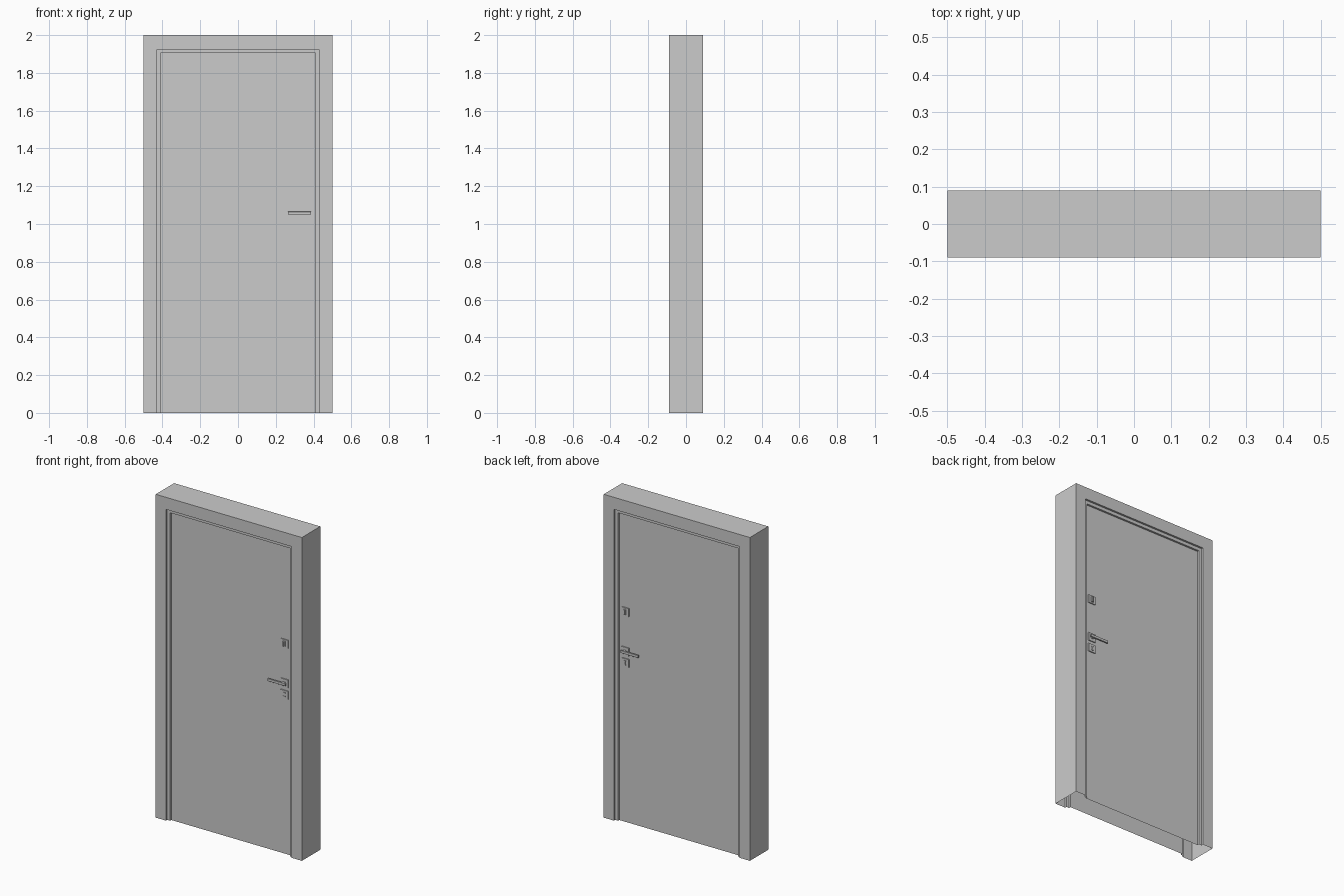
import bpy, bmesh
from mathutils import Matrix, Vector

if "Cube" in bpy.data.objects:
    bpy.data.objects.remove(bpy.data.objects["Cube"])


def new_object(name, bm):
    mesh = bpy.data.meshes.new(name)
    bm.to_mesh(mesh)
    bm.free()
    ob = bpy.data.objects.new(name, mesh)
    bpy.context.collection.objects.link(ob)
    return ob


def arch(bm, half, top, y):
    """Open inverted U: left foot, left top, right top, right foot."""
    return [bm.verts.new((x, y, z)) for x, z in
            ((-half, 0), (-half, top), (half, top), (half, 0))]


def mirrored_boxes(name, boxes, bevel=0):
    """Boxes given by x, y and z ranges, repeated on the back of the door."""
    bm = bmesh.new()
    for lims in boxes:
        lo, hi = (Vector(v) for v in zip(*lims))
        m = Matrix.Translation((lo + hi) / 2) @ Matrix.Diagonal((*(hi - lo), 1))
        bmesh.ops.create_cube(bm, size=1, matrix=m)
    if bevel:
        bmesh.ops.bevel(bm, geom=bm.edges[:], offset=bevel, segments=1, affect='EDGES')
    ob = new_object(name, bm)
    mod = ob.modifiers.new("both_sides", 'MIRROR')
    mod.use_axis = (False, True, False)
    mod.use_mirror_merge = False
    return ob


LEAF_Y = 0.066

# stepped frame, a shell open at the floor
front = [(0.41, 1.905, -LEAF_Y), (0.41, 1.905, -0.078), (0.43, 1.925, -0.078),
         (0.43, 1.925, -0.09), (0.5, 2.0, -0.09)]
levels = front + [(w, t, -y) for w, t, y in reversed(front)]
bm = bmesh.new()
rings = [arch(bm, *level) for level in levels]
for a, b in zip(rings, rings[1:]):
    for i in range(3):
        bm.faces.new((b[i], a[i], a[i + 1], b[i + 1]))
new_object("door_frame", bm)

# front and back leaf panels
for name, y in (("leaf_front", -LEAF_Y), ("leaf_back", LEAF_Y)):
    bm = bmesh.new()
    panel = arch(bm, 0.41, 1.905, y)
    bm.faces.new(panel if y > 0 else panel[::-1])
    new_object(name, bm)

# square plates behind lock, handle and keyhole
X = 0.367
PLATE_Y = (-0.072, -LEAF_Y + 0.001)
for name, z in (("lock_plate", 1.302), ("handle_plate", 1.057), ("key_plate", 0.987)):
    mirrored_boxes(name, [((X - 0.025, X + 0.025), PLATE_Y, (z - 0.025, z + 0.025))])

# thumb turn
mirrored_boxes("thumb_turn", [((X - 0.008, X + 0.008), (-0.078, -0.071), (1.286, 1.318)),
                              ((X - 0.003, X + 0.003), (-0.083, -0.077), (1.288, 1.316))])

# lever handle with its stem
mirrored_boxes("handle_stem", [((X - 0.008, X + 0.008), (-0.082, -0.071), (1.049, 1.065))])
mirrored_boxes("handle_lever", [((0.265, 0.387), (-0.0895, -0.081), (1.049, 1.065))], 0.001)

# key cylinder
mirrored_boxes("key_cylinder", [((X - 0.007, X + 0.007), (-0.076, -0.071), (0.996, 1.001)),
                                ((X - 0.003, X + 0.003), (-0.076, -0.071), (0.978, 0.996)),
                                ((X - 0.007, X + 0.007), (-0.076, -0.071), (0.973, 0.978))])
